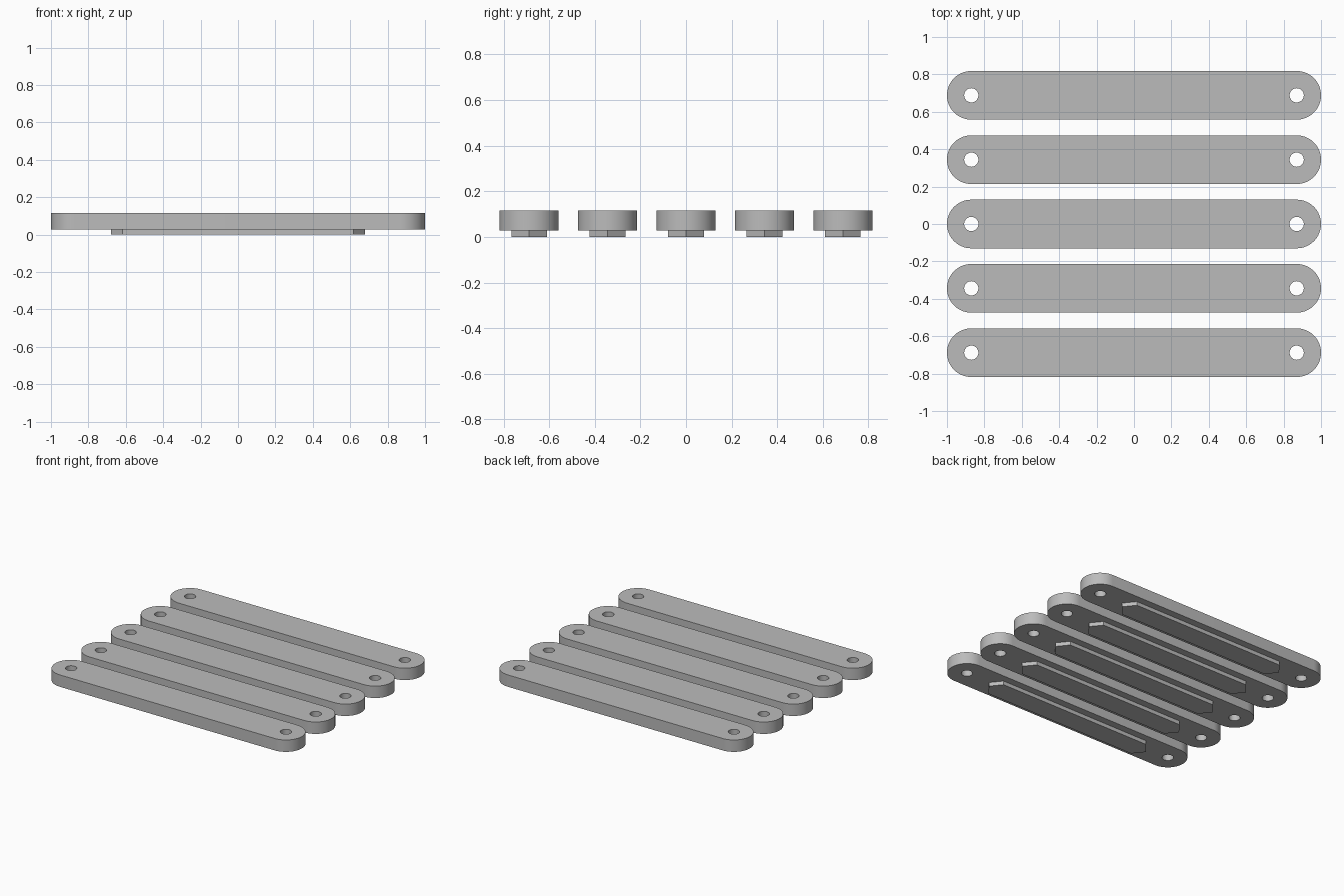
import bpy
import bmesh
from math import pi, cos, sin, radians

cube = bpy.data.objects.get("Cube")
if cube:
    bpy.data.objects.remove(cube, do_unlink=True)

BARS, PITCH = 5, 0.344
RADIUS, HOLE_RADIUS = 0.13, 0.038
END_X = 1 - RADIUS
UNDERSIDE, TOP = 0.028, 0.115
KEY_TIP, KEY_SHOULDER, KEY_HALF_WIDTH = 0.68, 0.617, 0.078

grey = bpy.data.materials.new("plain grey")
grey.use_nodes = True
grey.diffuse_color = (0.5, 0.5, 0.5, 1)
grey.node_tree.nodes["Principled BSDF"].inputs["Base Color"].default_value = grey.diffuse_color


def arc(cx, radius, start, sweep, steps):
    return [(cx + radius * cos(start + sweep * i / steps),
             radius * sin(start + sweep * i / steps)) for i in range(steps + 1)]


def prism(name, loops, bottom, top):
    """Extrude an outline, with any further loops as through holes."""
    bm = bmesh.new()
    edges = []
    for loop in loops:
        verts = [bm.verts.new((x, y, bottom)) for x, y in loop]
        edges += [bm.edges.new((v, verts[i - 1])) for i, v in enumerate(verts)]
    bmesh.ops.triangle_fill(bm, use_beauty=True, use_dissolve=False,
                            edges=edges, normal=(0, 0, 1))
    extruded = bmesh.ops.extrude_face_region(bm, geom=bm.faces[:], use_keep_orig=True)
    raised = [g for g in extruded["geom"] if isinstance(g, bmesh.types.BMVert)]
    bmesh.ops.translate(bm, verts=raised, vec=(0, 0, top - bottom))
    bmesh.ops.recalc_face_normals(bm, faces=bm.faces[:])
    mesh = bpy.data.meshes.new(name)
    bm.to_mesh(mesh)
    bm.free()
    mesh.materials.append(grey)
    return mesh


# Rounded bar with a hole at each end
outline = arc(END_X, RADIUS, -pi / 2, pi, 32) + arc(-END_X, RADIUS, pi / 2, pi, 32)
holes = [arc(side * END_X, HOLE_RADIUS, 0, 2 * pi, 32)[:-1] for side in (-1, 1)]
bar_mesh = prism("bar", [outline] + holes, UNDERSIDE, TOP)

# Long pointed key under each bar
key_outline = [(KEY_TIP, 0), (KEY_SHOULDER, KEY_HALF_WIDTH),
               (-KEY_SHOULDER, KEY_HALF_WIDTH), (-KEY_TIP, 0),
               (-KEY_SHOULDER, -KEY_HALF_WIDTH), (KEY_SHOULDER, -KEY_HALF_WIDTH)]
key_mesh = prism("underside_key", [key_outline], 0, UNDERSIDE)

# Row of bars from front to back
bpy.ops.object.select_all(action="DESELECT")
for i in range(BARS):
    for label, mesh in (("bar", bar_mesh), ("underside_key", key_mesh)):
        obj = bpy.data.objects.new(f"{label}_{i + 1}", mesh)
        obj.location.y = (i - (BARS - 1) / 2) * PITCH
        bpy.context.collection.objects.link(obj)
        if label == "bar" and i == 0:
            obj.select_set(True)
            bpy.context.view_layer.objects.active = obj

# Smooth the rounded ends, keeping the rims sharp
bpy.ops.object.shade_smooth_by_angle(angle=radians(30))
